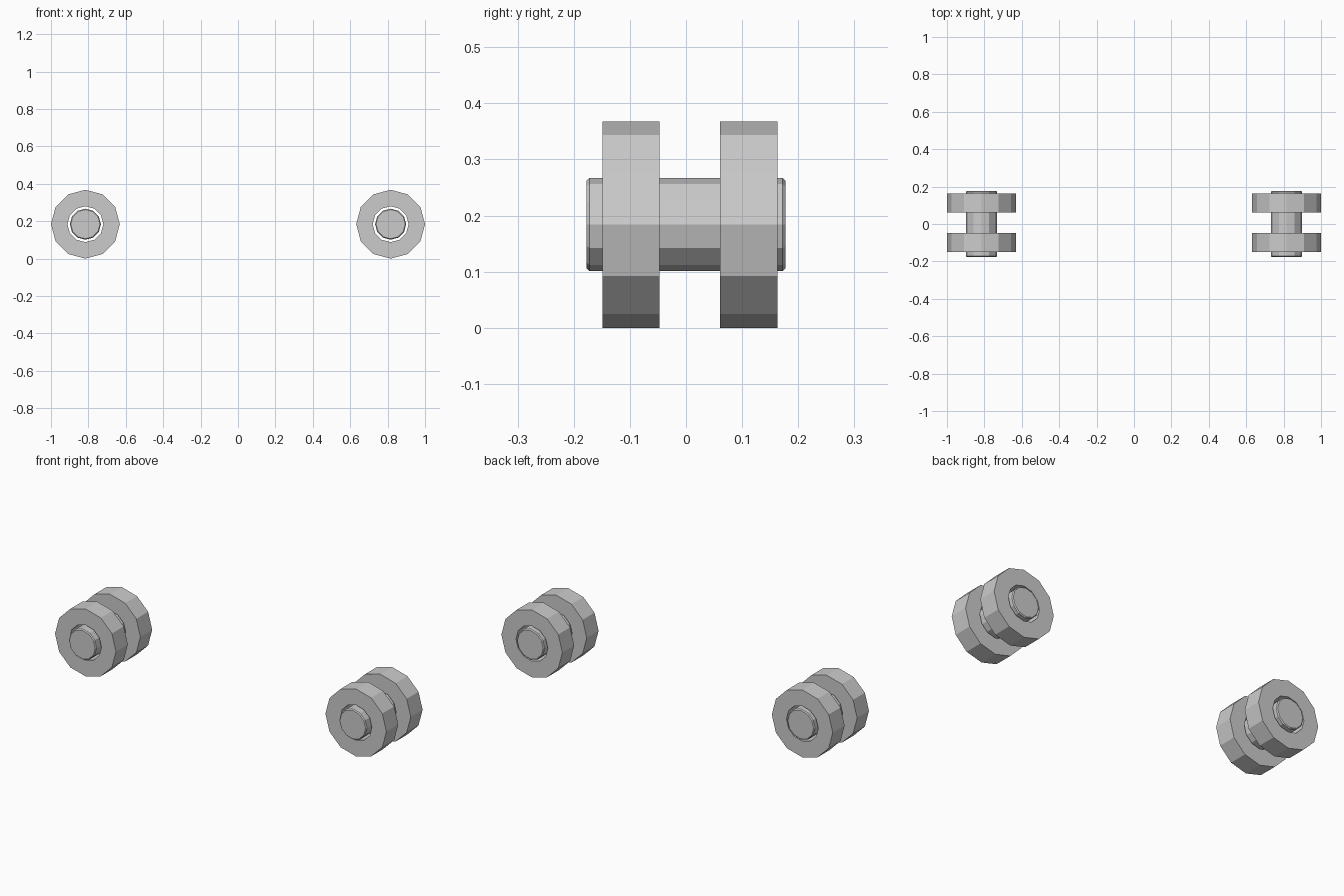
import bpy, bmesh, math
from mathutils import Vector

cube = bpy.data.objects.get("Cube")
if cube:
    bpy.data.objects.remove(cube, do_unlink=True)

SIDES = 12
R_OUT, R_HOLE, R_AXLE = 0.184, 0.096, 0.083

grey = bpy.data.materials.new("plain grey")
grey.use_nodes = True
colour = (0.6, 0.6, 0.6, 1)
grey.diffuse_color = colour
grey.node_tree.nodes["Principled BSDF"].inputs["Base Color"].default_value = colour


def lathe(name, centre, profile, closed):
    """Spin (radius, y) points around the y axis through centre."""
    bm = bmesh.new()
    verts = [bm.verts.new((r, y, 0)) for r, y in profile]
    pairs = list(zip(verts, verts[1:]))
    if closed:
        pairs.append((verts[-1], verts[0]))
    edges = [bm.edges.new(p) for p in pairs]
    bmesh.ops.spin(bm, geom=verts + edges, axis=(0, 1, 0), cent=(0, 0, 0),
                   steps=SIDES, angle=2 * math.pi, use_duplicate=False)
    bmesh.ops.remove_doubles(bm, verts=bm.verts, dist=0.0005)
    # close the open ends of a solid bar
    bmesh.ops.holes_fill(bm, edges=[e for e in bm.edges if e.is_boundary], sides=SIDES)
    bmesh.ops.recalc_face_normals(bm, faces=bm.faces)
    mesh = bpy.data.meshes.new(name)
    bm.to_mesh(mesh)
    bm.free()
    mesh.materials.append(grey)
    obj = bpy.data.objects.new(name, mesh)
    obj.location = centre
    bpy.context.collection.objects.link(obj)


for side, x in (("right", -0.816), ("left", 0.816)):
    centre = Vector((x, 0, R_OUT))

    # axle with lightly chamfered ends
    end, cut = 0.177, 0.005
    lathe(side + "_axle", centre,
          [(R_AXLE - cut, -end), (R_AXLE, cut - end),
           (R_AXLE, end - cut), (R_AXLE - cut, end)], False)

    # loose rings around the axle
    for place, y0, y1 in (("front", -0.149, -0.047), ("back", 0.061, 0.163)):
        lathe(f"{side}_{place}_ring", centre,
              [(R_HOLE, y0), (R_OUT, y0), (R_OUT, y1), (R_HOLE, y1)], True)
